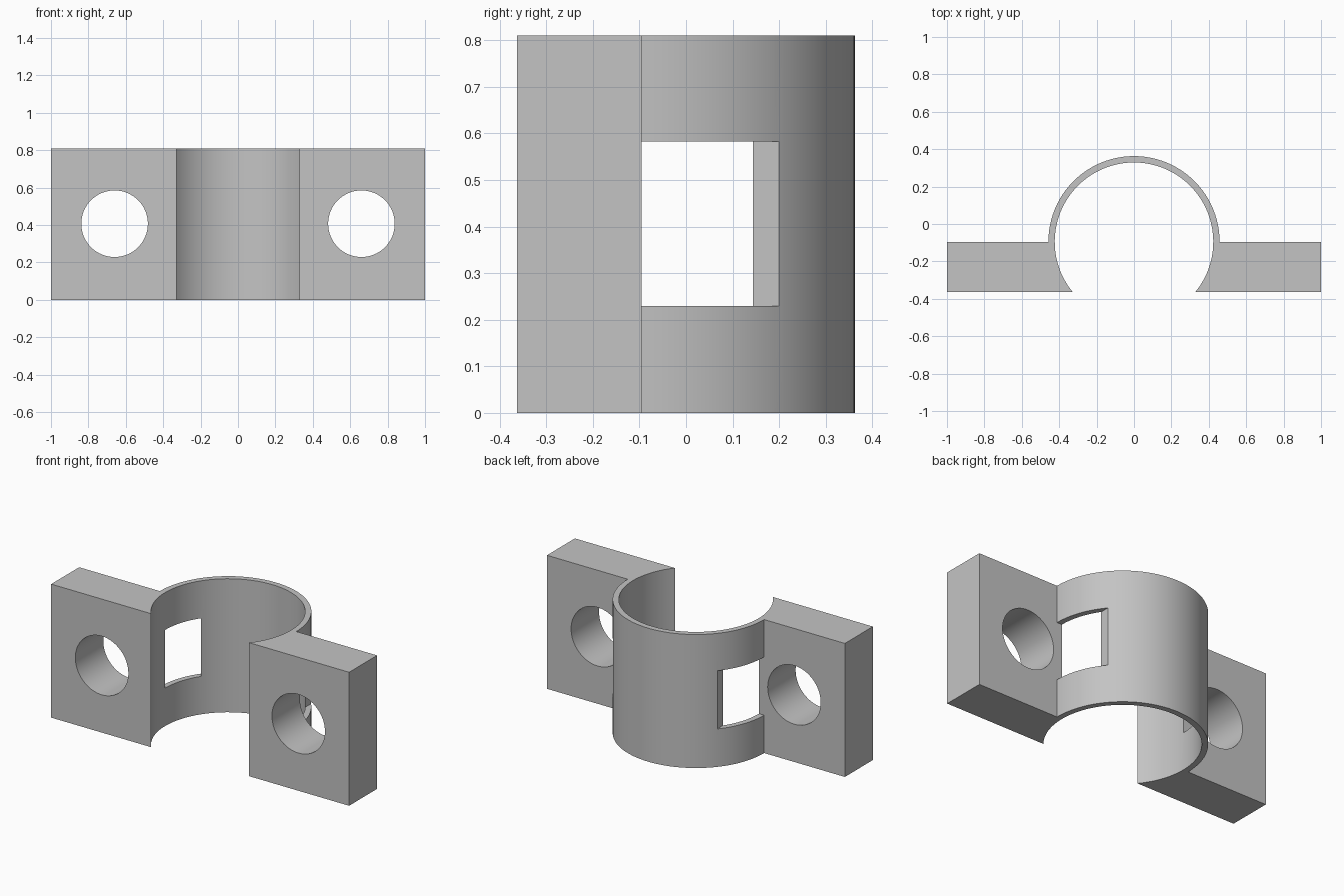
import bpy, bmesh
from math import sin, cos, pi, asin
from mathutils import Matrix, Vector

cube = bpy.data.objects.get("Cube")
if cube:
    bpy.data.objects.remove(cube, do_unlink=True)

HEIGHT = 0.81
FRONT, BACK = -0.363, -0.095      # flange faces; the ring is centred on BACK
R_OUT, R_IN = 0.458, 0.424
HOLE_X, HOLE_Z, HOLE_R = 0.66, 0.407, 0.178
SEGMENTS = 96

grey = bpy.data.materials.new("plain grey")
grey.use_nodes = True
colour = (0.55, 0.55, 0.55, 1)
grey.diffuse_color = colour
grey.node_tree.nodes["Principled BSDF"].inputs["Base Color"].default_value = colour


def make_object(name, bm):
    bmesh.ops.recalc_face_normals(bm, faces=bm.faces)
    mesh = bpy.data.meshes.new(name)
    bm.to_mesh(mesh)
    bm.free()
    mesh.materials.append(grey)
    obj = bpy.data.objects.new(name, mesh)
    bpy.context.collection.objects.link(obj)
    return obj


def arc(radius, start, end, steps):
    angles = [start + (end - start) * i / steps for i in range(steps + 1)]
    return [(radius * cos(a), BACK + radius * sin(a)) for a in angles]


# Clamp body: open ring with a thick flange on each side, extruded upwards
dip = asin((BACK - FRONT) / R_IN)
profile = [(1, FRONT), (1, BACK)]
profile += arc(R_OUT, 0, pi, SEGMENTS // 2)
profile += [(-1, BACK), (-1, FRONT)]
profile += arc(R_IN, pi + dip, -dip, SEGMENTS * 2 // 3)
bm = bmesh.new()
base = bm.faces.new([bm.verts.new((x, y, 0)) for x, y in profile])
side = bmesh.ops.extrude_face_region(bm, geom=[base])
top_verts = [g for g in side["geom"] if isinstance(g, bmesh.types.BMVert)]
bmesh.ops.translate(bm, verts=top_verts, vec=(0, 0, HEIGHT))
body = make_object("clamp_body", bm)


def bolt_cutter(sign):
    bm = bmesh.new()
    place = Matrix.Translation((sign * HOLE_X, (FRONT + BACK) / 2, HOLE_Z))
    bmesh.ops.create_cone(bm, cap_ends=True, segments=64, radius1=HOLE_R,
                          radius2=HOLE_R, depth=0.4,
                          matrix=place @ Matrix.Rotation(pi / 2, 4, 'X'))
    return make_object("bolt_hole_cutter", bm)


def window_cutter(sign):
    low = Vector((0.35, BACK, 0.23))
    high = Vector((0.6, 0.2, 0.583))
    bm = bmesh.new()
    mid = (low + high) / 2
    mid.x *= sign
    place = Matrix.Translation(mid) @ Matrix.Diagonal((*(high - low), 1))
    bmesh.ops.create_cube(bm, size=1, matrix=place)
    return make_object("window_cutter", bm)


# Bolt holes through the flanges, square windows through the ring sides
cutters = [make(s) for make in (bolt_cutter, window_cutter) for s in (-1, 1)]
for cutter in cutters:
    cutter.hide_render = True
    mod = body.modifiers.new("cut", 'BOOLEAN')
    mod.operation = 'DIFFERENCE'
    mod.solver = 'EXACT'
    mod.object = cutter

# Bake the cuts and drop the cutters
bpy.context.view_layer.update()
result = bpy.data.meshes.new_from_object(
    body.evaluated_get(bpy.context.evaluated_depsgraph_get()))
body.modifiers.clear()
body.data = result
for cutter in cutters:
    bpy.data.objects.remove(cutter, do_unlink=True)

# Smooth curved walls, crisp edges
bpy.ops.object.select_all(action='DESELECT')
body.select_set(True)
bpy.context.view_layer.objects.active = body
bpy.ops.object.shade_smooth_by_angle(angle=pi / 6)
